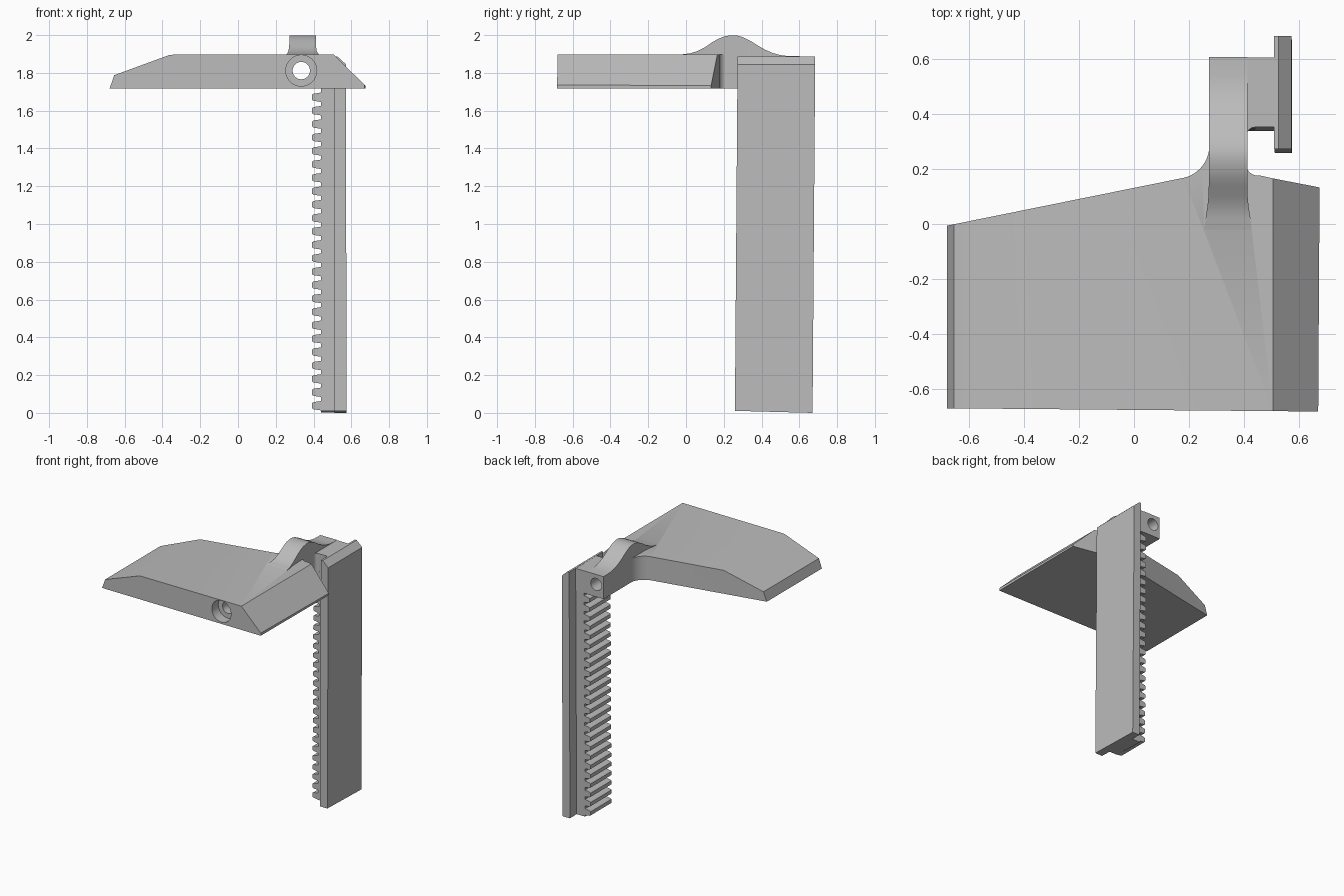
import bpy, math
from mathutils import Vector

if "Cube" in bpy.data.objects:
    bpy.data.objects.remove(bpy.data.objects["Cube"])

grey = bpy.data.materials.new("light grey")
grey.use_nodes = True
grey.diffuse_color = (0.5, 0.5, 0.5, 1)
grey.node_tree.nodes["Principled BSDF"].inputs["Base Color"].default_value = (0.5, 0.5, 0.5, 1)


def loft(name, rings):
    """Closed solid through rings of equal point count."""
    n = len(rings[0])
    verts = [p for ring in rings for p in ring]
    faces = [list(range(n)), list(range(len(verts) - n, len(verts)))]
    for r in range(len(rings) - 1):
        for i in range(n):
            j = (i + 1) % n
            faces.append([r * n + i, r * n + j, (r + 1) * n + j, (r + 1) * n + i])
    mesh = bpy.data.meshes.new(name)
    mesh.from_pydata(verts, [], faces)
    mesh.materials.append(grey)
    obj = bpy.data.objects.new(name, mesh)
    bpy.context.collection.objects.link(obj)
    bpy.ops.object.select_all(action='DESELECT')
    obj.select_set(True)
    bpy.context.view_layer.objects.active = obj
    bpy.ops.object.mode_set(mode='EDIT')
    bpy.ops.mesh.select_all(action='SELECT')
    bpy.ops.mesh.normals_make_consistent(inside=False)
    bpy.ops.object.mode_set(mode='OBJECT')
    return obj


def prism_y(name, profile, y0, y1):
    return loft(name, [[(x, y, z) for x, z in profile] for y in (y0, y1)])


def prism_z(name, outline, z0, z1):
    return loft(name, [[(x, y, z) for x, y in outline] for z in (z0, z1)])


def rod(name, x, z, radius, y0, y1, n=48):
    ring = [(x + radius * math.cos(i * math.tau / n), z + radius * math.sin(i * math.tau / n))
            for i in range(n)]
    return prism_y(name, ring, y0, y1)


def combine(obj, other, operation):
    """Apply a boolean and discard the second solid."""
    mod = obj.modifiers.new("cut", 'BOOLEAN')
    mod.operation, mod.object, mod.solver = operation, other, 'EXACT'
    bpy.context.view_layer.objects.active = obj
    bpy.ops.object.modifier_apply(modifier=mod.name)
    bpy.data.objects.remove(other)


def arc(cx, cy, rx, ry, a0, a1, n=12):
    return [(cx + rx * math.cos(math.radians(a0 + (a1 - a0) * i / n)),
             cy + ry * math.sin(math.radians(a0 + (a1 - a0) * i / n))) for i in range(n + 1)]


# Wide plate: bevelled front profile trimmed to the plan outline
BASE = 1.717
plate = prism_y("plate_and_arm", [(-0.68, BASE), (-0.655, 1.788), (-0.36, 1.896), (0.505, 1.898),
                                  (0.675, 1.732), (0.675, BASE)], -0.8, 0.7)
outline = [(-0.7, -0.67), (0.67, -0.682), (0.675, 0.133), (0.51, 0.165)]
outline += arc(0.45, 0.218, 0.042, 0.042, 280, 180)
outline += [(0.408, 0.29), (0.274, 0.29)]
outline += arc(0.154, 0.285, 0.12, 0.12, 0, -78)
outline += [(-0.7, -0.01)]
combine(plate, prism_z("plan_cutter", outline, 1.6, 2.1), 'INTERSECT')

# Arched arm running back from the plate
top = [(-0.06, 1.885), (-0.02, 1.898), (0.02, 1.903), (0.06, 1.915), (0.1, 1.936), (0.14, 1.963),
       (0.17, 1.98), (0.2, 1.992), (0.235, 1.999), (0.265, 1.999), (0.3, 1.99), (0.34, 1.97),
       (0.38, 1.945), (0.42, 1.922), (0.46, 1.905), (0.5, 1.894), (0.54, 1.889), (0.607, 1.888)]
sections = []
for y, z in top:
    flare = 0.016 * max(0, min(1, (0.14 - y) / 0.14)) ** 2
    x0, x1 = 0.272 - flare, 0.412 + flare
    sections.append([(x0, y, BASE), (x1, y, BASE), (x1, y, z), (x0, y, z)])
combine(plate, loft("arm", sections), 'UNION')

# Block joining the arm to the rack, with a small inside fillet
block = [(0.38, 0.605), (0.512, 0.605), (0.512, 0.352)] + arc(0.44, 0.322, 0.03, 0.03, 90, 180, 6)
block += [(0.38, 0.322)]
combine(plate, prism_z("block", block, BASE, 1.887), 'UNION')

# Screw bore with a counterbore at the front
combine(plate, rod("bore", 0.335, 1.812, 0.046, -0.9, 0.9), 'DIFFERENCE')
combine(plate, rod("counterbore", 0.335, 1.812, 0.082, -0.9, -0.6), 'DIFFERENCE')
bpy.ops.object.select_all(action='DESELECT')
plate.select_set(True)
bpy.context.view_layer.objects.active = plate
bpy.ops.object.shade_smooth_by_angle(angle=math.radians(25))

# Backing strip of the rack, with a chamfered top
strip = prism_y("rack_strip", [(0.512, 0.003), (0.574, 0.003), (0.572, 1.845),
                               (0.525, 1.888), (0.51, 1.888)], 0.273, 0.684)

# Toothed rail
PITCH, TEETH = 0.071, 24
rail_profile = [(0.515, 0.005), (0.515, 1.75), (0.44, 1.75)]
for i in reversed(range(TEETH)):
    z = 0.038 + i * PITCH
    rail_profile += [(0.44, z + 0.025), (0.4, z + 0.019), (0.393, z + 0.014),
                     (0.393, z - 0.014), (0.4, z - 0.019), (0.44, z - 0.025)]
rail_profile.append((0.44, 0.005))
rail = prism_y("rack_teeth", rail_profile, 0.352, 0.604)

# The rack leans slightly forward towards its foot
for part in (strip, rail):
    for v in part.data.vertices:
        v.co.y -= 0.014 * (1 - v.co.z / 1.888)
        if v.co.z < 0.01:
            v.co.z += 0.02 * (0.65 - v.co.y) if v.co.y < 0.5 else -0.003
